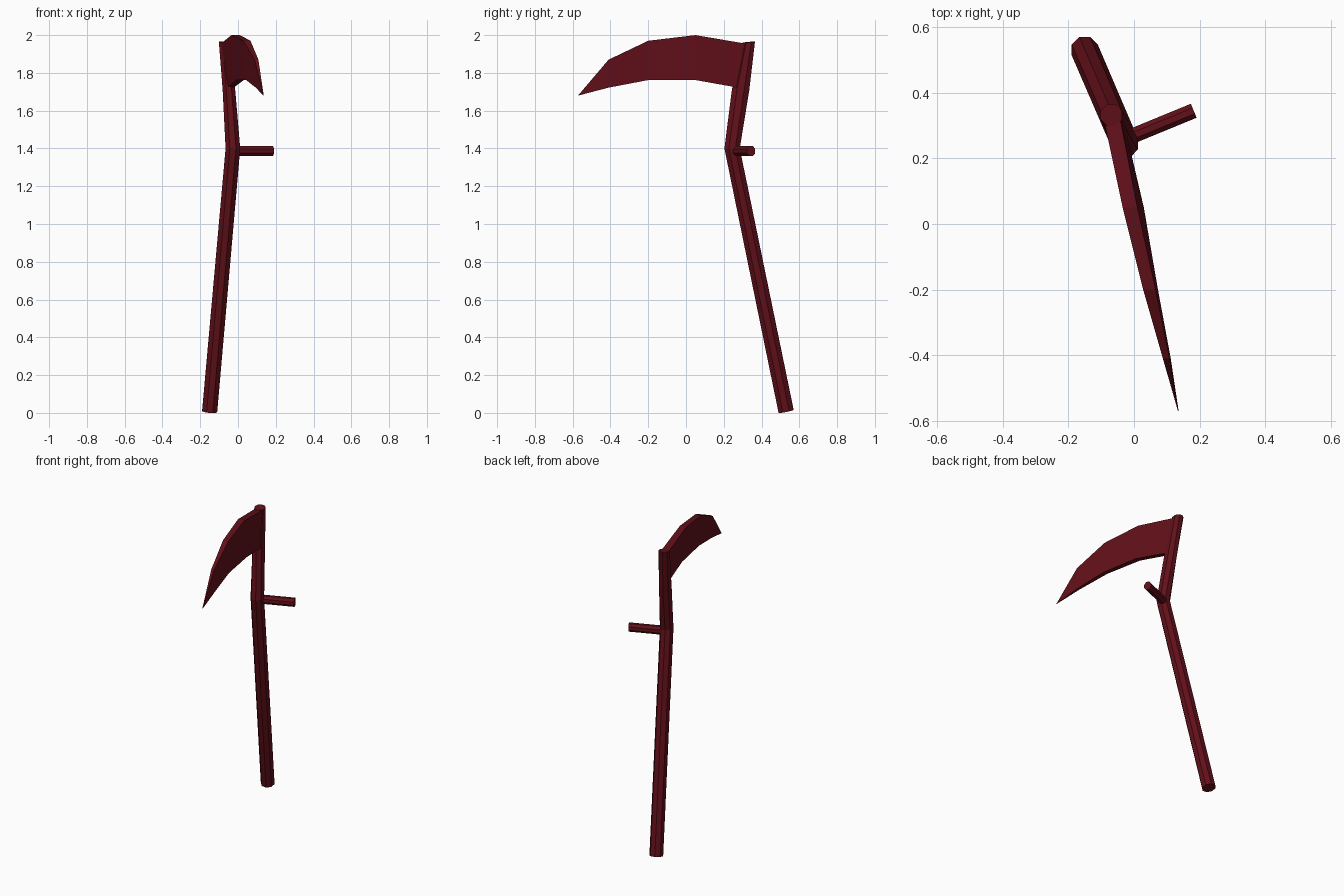
import bpy, bmesh, math
from mathutils import Vector

if "Cube" in bpy.data.objects:
    bpy.data.objects.remove(bpy.data.objects["Cube"])

mat = bpy.data.materials.new("dark_red")
mat.diffuse_color = (0.12, 0.005, 0.01, 1)
mat.use_nodes = True
mat.node_tree.nodes["Principled BSDF"].inputs["Base Color"].default_value = mat.diffuse_color


def skin(name, rings):
    """Loft flat-shaded faces through rings of points and cap both ends."""
    bm = bmesh.new()
    loops = [[bm.verts.new(p) for p in ring] for ring in rings]
    n = len(loops[0])
    for a, b in zip(loops, loops[1:]):
        for i in range(n):
            j = (i + 1) % n
            bm.faces.new((a[i], a[j], b[j], b[i]))
    bm.faces.new(loops[0][::-1])
    bm.faces.new(loops[-1])
    bmesh.ops.remove_doubles(bm, verts=bm.verts, dist=0.0005)
    bmesh.ops.recalc_face_normals(bm, faces=bm.faces)
    me = bpy.data.meshes.new(name)
    bm.to_mesh(me)
    bm.free()
    me.materials.append(mat)
    ob = bpy.data.objects.new(name, me)
    bpy.context.collection.objects.link(ob)
    return ob


def octagon(center, u, v):
    angles = [math.pi / 8 + k * math.pi / 4 for k in range(8)]
    return [Vector(center) + Vector(u) * math.cos(a) + Vector(v) * math.sin(a) for a in angles]


# Bent eight-sided pole: centre, x radius, y radius, end slope
pole = [((-0.15, 0.53, 0.008), 0.043, 0.043, 0.2),
        ((-0.027, 0.244, 1.40), 0.042, 0.044, 0.0),
        ((-0.048, 0.289, 1.71), 0.036, 0.050, 0.0),
        ((-0.069, 0.332, 1.963), 0.035, 0.036, 0.1)]
skin("pole", [octagon(c, (rx, 0, -rx * s * 0.4), (0, ry, ry * s)) for c, rx, ry, s in pole])

# Side grip peg
side = Vector((0.195, 0.08, 0)).normalized()
across = Vector((-side.y, side.x, 0)) * 0.025
skin("side_grip", [octagon(c, across, (0, 0, 0.029))
                   for c in ((-0.02, 0.262, 1.386), (0.182, 0.345, 1.386))])

# Curved blade: y, top z, bottom z, top centre x, top width, bottom centre x, bottom width
blade = [(0.315, 1.955, 1.715, -0.066, 0.050, -0.050, 0.036),
         (0.050, 2.000, 1.762, -0.012, 0.045, 0.012, 0.036),
         (-0.200, 1.970, 1.762, 0.047, 0.038, 0.058, 0.030),
         (-0.410, 1.870, 1.722, 0.098, 0.020, 0.103, 0.018),
         (-0.570, 1.682, 1.680, 0.135, 0.002, 0.135, 0.002)]
skin("blade", [[(xt - wt / 2, y, zt), (xt + wt / 2, y, zt),
                (xb + wb / 2, y, zb), (xb - wb / 2, y, zb)]
               for y, zt, zb, xt, wt, xb, wb in blade])
